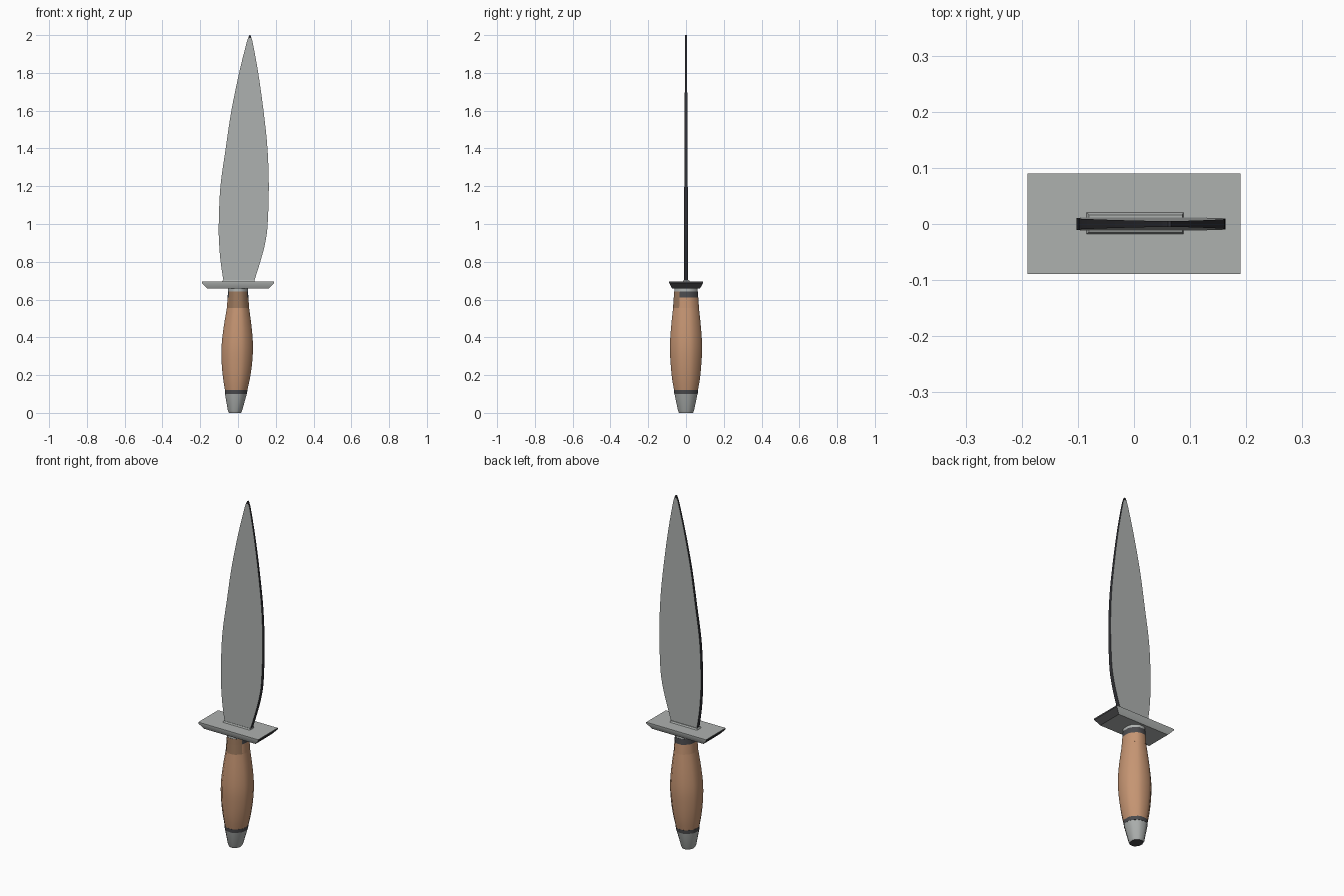
import bpy, bmesh, math

cube = bpy.data.objects.get("Cube")
if cube:
    bpy.data.objects.remove(cube, do_unlink=True)


def material(name, rgb):
    m = bpy.data.materials.new(name)
    m.use_nodes = True
    m.diffuse_color = (*rgb, 1)
    bsdf = next(n for n in m.node_tree.nodes if n.type == 'BSDF_PRINCIPLED')
    bsdf.inputs["Base Color"].default_value = (*rgb, 1)
    bsdf.inputs["Roughness"].default_value = 0.6
    return m


steel = material("steel grey", (0.42, 0.44, 0.43))
dark = material("dark steel", (0.03, 0.03, 0.035))
shade = material("band grey", (0.07, 0.07, 0.075))
wood = material("light wood", (0.56, 0.30, 0.17))
collar = material("brown wood", (0.33, 0.19, 0.11))


def loft(name, rings, mats, rule=None, angle=30):
    """Skin a stack of equal-sized rings and cap both ends."""
    bm = bmesh.new()
    rows = [[bm.verts.new(p) for p in ring] for ring in rings]
    n = len(rows[0])
    for a, b in zip(rows, rows[1:]):
        for i in range(n):
            j = (i + 1) % n
            bm.faces.new((a[i], a[j], b[j], b[i]))
    bm.faces.new(rows[0][::-1])
    bm.faces.new(rows[-1])
    bmesh.ops.recalc_face_normals(bm, faces=bm.faces)
    bm.normal_update()
    for f in bm.faces:
        f.material_index = rule(f.normal, f.calc_center_median()) if rule else 0
    mesh = bpy.data.meshes.new(name)
    bm.to_mesh(mesh)
    bm.free()
    for m in mats:
        mesh.materials.append(m)
    ob = bpy.data.objects.new(name, mesh)
    bpy.context.collection.objects.link(ob)
    bpy.context.view_layer.objects.active = ob
    ob.select_set(True)
    bpy.ops.object.shade_smooth_by_angle(angle=math.radians(angle))
    ob.select_set(False)
    return ob


def rect(x0, x1, y0, y1, z):
    return [(x0, y0, z), (x1, y0, z), (x1, y1, z), (x0, y1, z)]


def octagon(z, cx, rx, ry):
    """Octagon with softened corners."""
    ring = []
    for k in range(8):
        for off in (-8, 8):
            a = math.radians(22.5 + 45 * k + off)
            ring.append((cx + rx * math.cos(a), ry * math.sin(a), z))
    return ring


def spline(pts, steps=4):
    """Catmull-Rom interpolation through the points."""
    ext = [pts[0]] + pts + [pts[-1]]
    out = []
    for p0, p1, p2, p3 in zip(ext, ext[1:], ext[2:], ext[3:]):
        for s in range(steps):
            t = s / steps
            out.append([0.5 * (2 * b + (c - a) * t + (2 * a - 5 * b + 4 * c - d) * t ** 2
                               + (3 * b - a - 3 * c + d) * t ** 3)
                        for a, b, c, d in zip(p0, p1, p2, p3)])
    return out + [pts[-1]]


# Blade: height, left edge, right edge; thinner towards the tip
edges = [(0.68, -0.074, 0.08), (0.8, -0.092, 0.118), (0.9, -0.1, 0.144),
         (1.0, -0.102, 0.157), (1.2, -0.093, 0.163), (1.4, -0.065, 0.156),
         (1.6, -0.035, 0.135), (1.8, 0.006, 0.107), (1.95, 0.043, 0.08),
         (1.985, 0.054, 0.071), (2.0, 0.061, 0.066)]
blade_rings = []
for z, left, right in spline(edges):
    half = 0.012 - 0.007 * (z - 0.68) / 1.32
    blade_rings.append(rect(left, right, -half, half, z))
loft("blade", blade_rings, [steel, dark],
     lambda n, c: int(abs(n.y) < 0.5 or c.z > 1.985))

# Low seat where the blade meets the guard
loft("blade_seat", [rect(-0.09, 0.09, -0.022, 0.026, 0.685),
                    rect(-0.08, 0.086, -0.014, 0.016, 0.703)], [steel])

# Cross guard: bevelled plate with darker ends
loft("guard", [rect(-0.163, 0.163, -0.074, 0.074, 0.658),
               rect(-0.19, 0.19, -0.089, 0.09, 0.687),
               rect(-0.19, 0.19, -0.089, 0.09, 0.695)], [steel, shade],
     lambda n, c: int(abs(n.x) > 0.5))

# Wooden grip
grip = [(0.115, -0.01, 0.06, 0.064), (0.18, -0.008, 0.073, 0.076),
        (0.26, -0.006, 0.083, 0.084), (0.35, -0.004, 0.086, 0.088),
        (0.45, -0.002, 0.077, 0.082), (0.56, 0, 0.06, 0.07)]
loft("grip", [octagon(*r) for r in spline(grip, 3)], [wood], angle=40)

# Upper collar: brown in front, wood behind
loft("grip_collar", [octagon(0.555, 0, 0.061, 0.071), octagon(0.61, 0, 0.057, 0.067)],
     [wood, collar], lambda n, c: int(c.y < -0.03), 40)

# Ferrule: brown in front, grey metal behind
loft("ferrule", [octagon(0.609, 0, 0.057, 0.067), octagon(0.642, 0, 0.055, 0.065)],
     [shade, collar], lambda n, c: int(c.y < -0.03), 40)
loft("ferrule_top", [octagon(0.642, 0, 0.055, 0.064), octagon(0.662, 0, 0.054, 0.063)],
     [steel], angle=40)

# Dark band and tapered metal pommel
loft("pommel_band", [octagon(0.1, -0.011, 0.06, 0.064), octagon(0.121, -0.01, 0.062, 0.066)],
     [shade], angle=40)
loft("pommel", [octagon(0, -0.016, 0.033, 0.038), octagon(0.012, -0.016, 0.039, 0.044),
                octagon(0.102, -0.011, 0.06, 0.063)], [steel, shade],
     lambda n, c: int(n.z < -0.5), 40)
